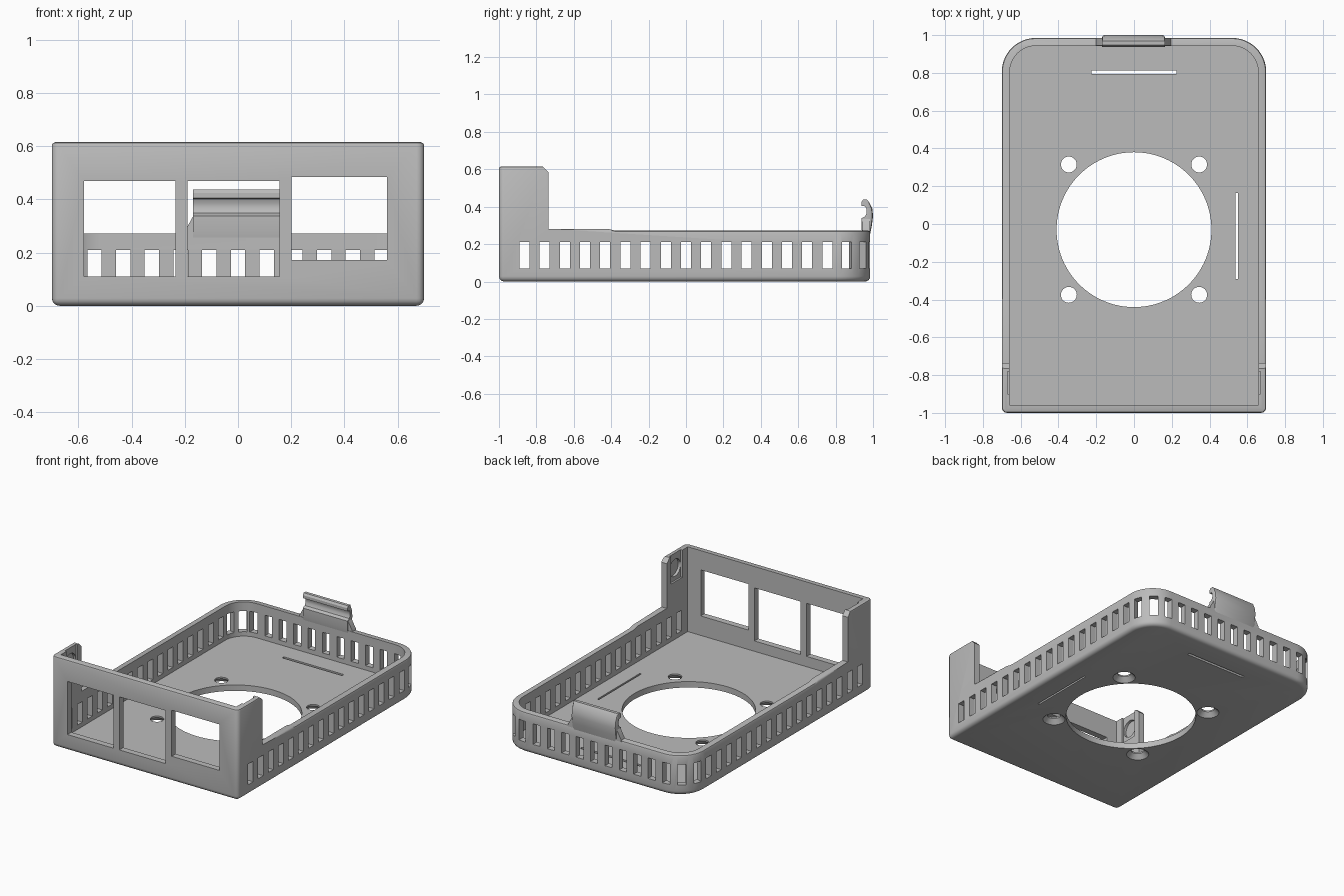
import bpy, bmesh
from math import sin, cos, pi, radians
from mathutils import Matrix, Vector

if "Cube" in bpy.data.objects:
    bpy.data.objects.remove(bpy.data.objects["Cube"])

grey = bpy.data.materials.new("plain grey")
grey.use_nodes = True
grey.diffuse_color = (0.5, 0.5, 0.5, 1)
grey.node_tree.nodes["Principled BSDF"].inputs["Base Color"].default_value = (0.5, 0.5, 0.5, 1)

WALL, TOP, FLOOR = 0.042, 0.615, 0.04


def prism(bm, pts, lo, hi, axis="z"):
    """Extrude a 2D outline along an axis."""
    place = {"z": lambda a, b, c: (a, b, c),
             "x": lambda a, b, c: (c, a, b),
             "y": lambda a, b, c: (a, c, b)}[axis]
    rings = [[bm.verts.new(place(a, b, h)) for a, b in pts] for h in (lo, hi)]
    faces = [bm.faces.new(rings[0]), bm.faces.new(rings[1])]
    n = len(pts)
    for i in range(n):
        j = (i + 1) % n
        faces.append(bm.faces.new((rings[0][i], rings[0][j], rings[1][j], rings[1][i])))
    bmesh.ops.recalc_face_normals(bm, faces=faces)


def box(bm, x0, x1, y0, y1, z0, z1):
    prism(bm, [(x0, y0), (x1, y0), (x1, y1), (x0, y1)], z0, z1)


def circle(cx, cy, r, n=32):
    return [(cx + r * cos(2 * pi * i / n), cy + r * sin(2 * pi * i / n)) for i in range(n)]


def outline(inset):
    """Tray footprint with rounded back corners."""
    x, r = 0.7 - inset, 0.18 - inset
    pts = [(-x, -1 + inset), (x, -1 + inset)]
    for cx, start in ((0.52, 0), (-0.52, 90)):
        for i in range(13):
            a = radians(start + i * 7.5)
            pts.append((cx + r * cos(a), 0.805 + r * sin(a)))
    return pts


def make(name, bm):
    mesh = bpy.data.meshes.new(name)
    bm.to_mesh(mesh)
    bm.free()
    ob = bpy.data.objects.new(name, mesh)
    bpy.context.collection.objects.link(ob)
    mesh.materials.append(grey)
    return ob


def activate(ob):
    bpy.ops.object.select_all(action="DESELECT")
    ob.select_set(True)
    bpy.context.view_layer.objects.active = ob


def cut(ob, bm):
    cutter = make("cutter", bm)
    cutter.hide_render = True
    mod = ob.modifiers.new("cut", "BOOLEAN")
    mod.operation, mod.solver, mod.object = "DIFFERENCE", "EXACT", cutter
    activate(ob)
    bpy.ops.object.modifier_apply(modifier=mod.name)
    bpy.data.objects.remove(cutter)


def bevel(bm, test, width, segments):
    edges = [e for e in bm.edges if test(e.verts[0].co, e.verts[1].co, e)]
    bmesh.ops.bevel(bm, geom=edges, offset=width, segments=segments,
                    profile=0.5, affect="EDGES")


# Solid block with rounded bottom, front corners and top edge
bm = bmesh.new()
prism(bm, outline(0), 0, TOP)
bevel(bm, lambda a, b, e: max(a.z, b.z) < 0.001 or (max(a.y, b.y) < -0.99 and abs(a.x - b.x) < 0.001),
      0.028, 4)
bevel(bm, lambda a, b, e: min(a.z, b.z) > TOP - 0.001, 0.012, 2)
tray = make("tray", bm)

# Lower the walls behind the tall front section
bm = bmesh.new()
prism(bm, [(-0.735, 0.282), (-0.42, 0.282), (-0.38, 0.272), (1.2, 0.272),
           (1.2, 0.7), (-0.765, 0.7), (-0.765, TOP), (-0.735, 0.585)], -1, 1, "x")
cut(tray, bm)

# Soften the outer rim
bm = bmesh.new()
bm.from_mesh(tray.data)
bevel(bm, lambda a, b, e: 0.26 < min(a.z, b.z) and max(a.z, b.z) < 0.3
      and max(a.y, b.y) > -0.73 and e.calc_face_angle(0) > 0.6, 0.012, 2)
bm.to_mesh(tray.data)
bm.free()

# Hollow the inside
bm = bmesh.new()
prism(bm, outline(WALL), FLOOR, 1)
cut(tray, bm)

# Openings
bm = bmesh.new()
STEP, HALF, Z0, Z1 = 0.108, 0.027, 0.07, 0.21
for i in range(-8, 8):                       # side vents
    for s in (-1, 1):
        x = sorted((s * 0.63, s * 0.75))
        box(bm, *x, i * STEP - HALF, i * STEP + HALF, Z0, Z1)
for i in range(-5, 6):                       # back vents
    box(bm, i * STEP - HALF, i * STEP + HALF, 0.92, 1.1, Z0, Z1)
for angle in (18, 52, 128, 162):             # corner vents
    a = radians(angle)
    d, t = Vector((cos(a), sin(a))), Vector((-sin(a), cos(a))) * HALF
    c = Vector((0.52 if angle < 90 else -0.52, 0.805))
    prism(bm, [tuple(c + d * r + t * k) for r, k in ((0.12, -1), (0.22, -1), (0.22, 1), (0.12, 1))], Z0, Z1)
for x0, x1, z0, z1 in ((-0.58, -0.235, 0.11, 0.47), (-0.19, 0.157, 0.11, 0.47),
                       (0.202, 0.56, 0.172, 0.484)):   # front windows
    box(bm, x0, x1, -1.1, -0.9, z0, z1)
prism(bm, circle(0, -0.03, 0.41, 96), -0.1, 0.06)      # fan opening
SCREWS = [(x, y) for x in (-0.345, 0.345) for y in (0.315, -0.375)]
for x, y in SCREWS:
    prism(bm, circle(x, y, 0.042), -0.1, 0.06)
box(bm, -0.225, 0.225, 0.795, 0.813, -0.1, 0.06)       # tie slits
box(bm, 0.538, 0.55, -0.29, 0.165, -0.1, 0.06)
for s in (-1, 1):                                      # grooves inside the ears
    x = sorted((s * 0.6, s * 0.67))
    box(bm, *x, -0.9, -0.78, 0.43, 0.7)
cut(tray, bm)

# Countersinks and round recesses
bm = bmesh.new()
for x, y in SCREWS:
    bmesh.ops.create_cone(bm, cap_ends=True, segments=32, radius1=0.075, radius2=0.042,
                          depth=0.035, matrix=Matrix.Translation((x, y, 0.0125)))
for s in (-1, 1):
    prism(bm, circle(-0.84, 0.515, 0.058), *sorted((s * 0.6, s * 0.688)), "x")
cut(tray, bm)

# Snap clip on the back wall
bm = bmesh.new()
prism(bm, [(0.944, 0.25), (0.984, 0.25), (0.994, 0.30), (1.0, 0.35), (0.996, 0.39),
           (0.978, 0.425), (0.968, 0.438), (0.947, 0.438), (0.938, 0.425), (0.938, 0.405),
           (0.958, 0.402), (0.966, 0.385), (0.966, 0.365), (0.958, 0.348),
           (0.938, 0.338), (0.938, 0.285)], -0.17, 0.165, "x")
bevel(bm, lambda a, b, e: abs(a.x - b.x) < 0.001 and min(a.y, b.y) > 0.975, 0.014, 2)
clip = make("clip", bm)

# Flared clip root
bm = bmesh.new()
prism(bm, [(-0.205, 0.25), (0.2, 0.25), (0.195, 0.28), (0.165, 0.335),
           (-0.17, 0.335), (-0.2, 0.28)], 0.945, 0.984, "y")
root = make("clip_root", bm)

for ob in (tray, clip, root):
    activate(ob)
    bpy.ops.object.shade_smooth_by_angle(angle=radians(30))
